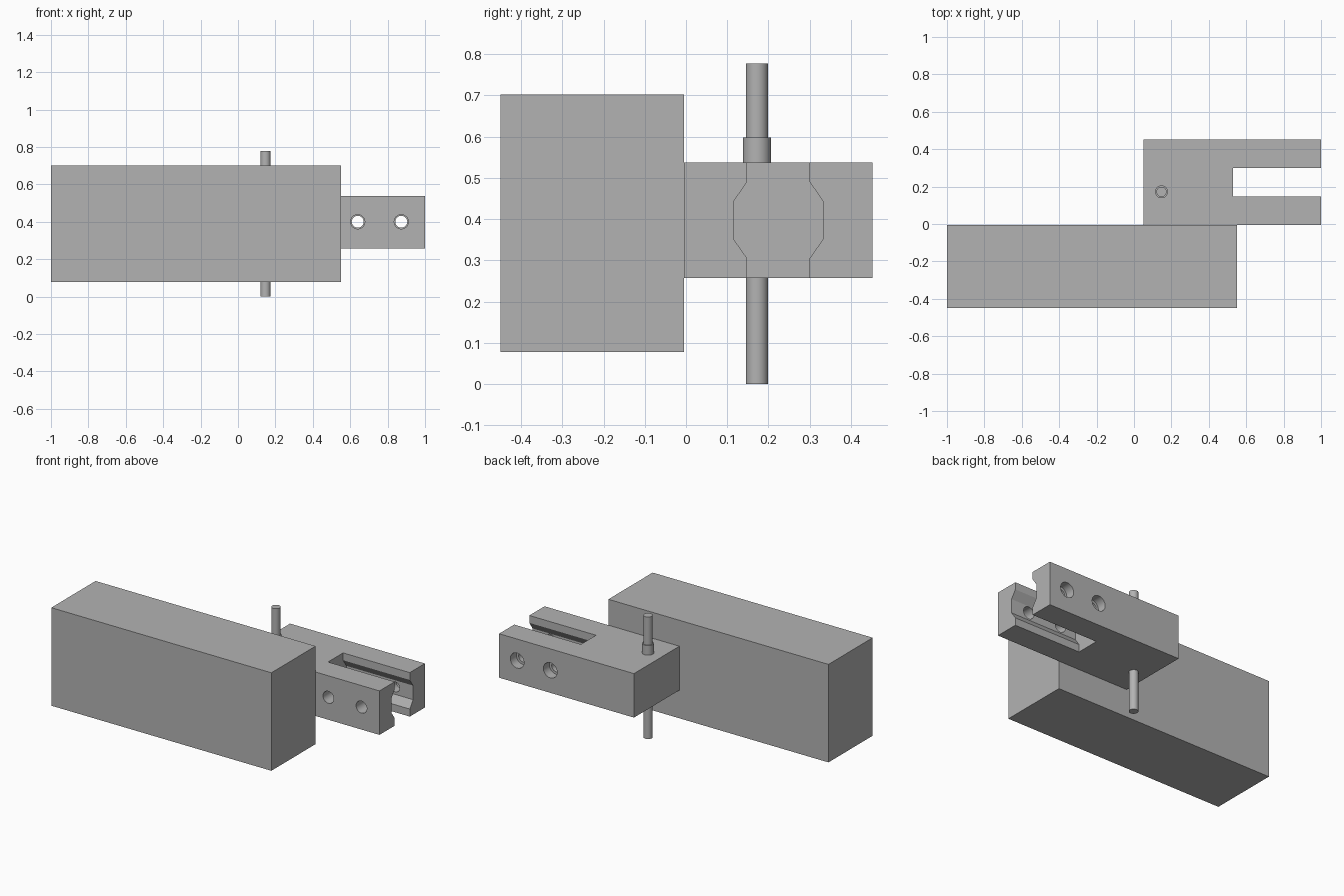
import bpy, bmesh, math
from mathutils import Matrix, Vector

if "Cube" in bpy.data.objects:
    bpy.data.objects.remove(bpy.data.objects["Cube"])

grey = bpy.data.materials.new("plain_grey")
grey.diffuse_color = (0.45, 0.45, 0.45, 1)
grey.use_nodes = True
grey.node_tree.nodes["Principled BSDF"].inputs["Base Color"].default_value = grey.diffuse_color


def finish(name, bm, smooth=False):
    bmesh.ops.recalc_face_normals(bm, faces=bm.faces)
    mesh = bpy.data.meshes.new(name)
    bm.to_mesh(mesh)
    bm.free()
    mesh.materials.append(grey)
    ob = bpy.data.objects.new(name, mesh)
    bpy.context.collection.objects.link(ob)
    if smooth:
        shade(ob)
    return ob


def shade(ob):
    bpy.ops.object.select_all(action='DESELECT')
    ob.select_set(True)
    bpy.context.view_layer.objects.active = ob
    bpy.ops.object.shade_smooth_by_angle(angle=math.radians(30))


def box(name, lo, hi):
    lo, hi = Vector(lo), Vector(hi)
    bm = bmesh.new()
    bmesh.ops.create_cube(bm, size=1, matrix=Matrix.Translation((lo + hi) / 2)
                          @ Matrix.Diagonal((*(hi - lo), 1)))
    return finish(name, bm)


def rod(name, a, b, radius):
    a, b = Vector(a), Vector(b)
    turn = (b - a).to_track_quat('Z', 'Y').to_matrix().to_4x4()
    bm = bmesh.new()
    bmesh.ops.create_cone(bm, cap_ends=True, segments=40, radius1=radius, radius2=radius,
                          depth=(b - a).length, matrix=Matrix.Translation((a + b) / 2) @ turn)
    return finish(name, bm, True)


def prism_x(name, profile, x0, x1):
    bm = bmesh.new()
    face = bm.faces.new([bm.verts.new((x0, y, z)) for y, z in profile])
    out = bmesh.ops.extrude_face_region(bm, geom=[face])
    bmesh.ops.translate(bm, vec=(x1 - x0, 0, 0),
                        verts=[v for v in out["geom"] if isinstance(v, bmesh.types.BMVert)])
    return finish(name, bm)


# Large block and the forked clamp behind it
box("main_block", (-1, -0.45, 0.078), (0.55, -0.005, 0.702))
clamp = box("forked_clamp", (0.05, -0.005, 0.257), (1, 0.452, 0.537))

# Slot with a widened middle, open at the right end
half = [(0.076, 0.2), (0.076, 0.305), (0.109, 0.352), (0.109, 0.442), (0.076, 0.49), (0.076, 0.6)]
profile = [(0.224 + y, z) for y, z in half] + [(0.224 - y, z) for y, z in reversed(half)]
cutters = [prism_x("slot_cutter", profile, 0.53, 1.1)]

# Bolt holes: clearance in front arm, narrower with counterbore in rear arm
for x in (0.64, 0.873):
    for y0, y1, r in ((-0.1, 0.2, 0.038), (0.25, 0.42, 0.032), (0.392, 0.55, 0.048)):
        cutters.append(rod("hole_cutter", (x, y0, 0.4), (x, y1, 0.4), r))

for cutter in cutters:
    mod = clamp.modifiers.new("cut", 'BOOLEAN')
    mod.operation, mod.solver, mod.object = 'DIFFERENCE', 'EXACT', cutter
    bpy.context.view_layer.objects.active = clamp
    bpy.ops.object.modifier_apply(modifier=mod.name)
for cutter in cutters:
    bpy.data.objects.remove(cutter)
shade(clamp)

# Vertical pin: lower leg, collar and upper tip
PX, PY = 0.147, 0.172
rod("pin_lower", (PX, PY, 0), (PX, PY, 0.27), 0.027)
rod("pin_collar", (PX, PY, 0.52), (PX, PY, 0.598), 0.034)
rod("pin_upper", (PX, PY, 0.59), (PX, PY, 0.777), 0.027)
